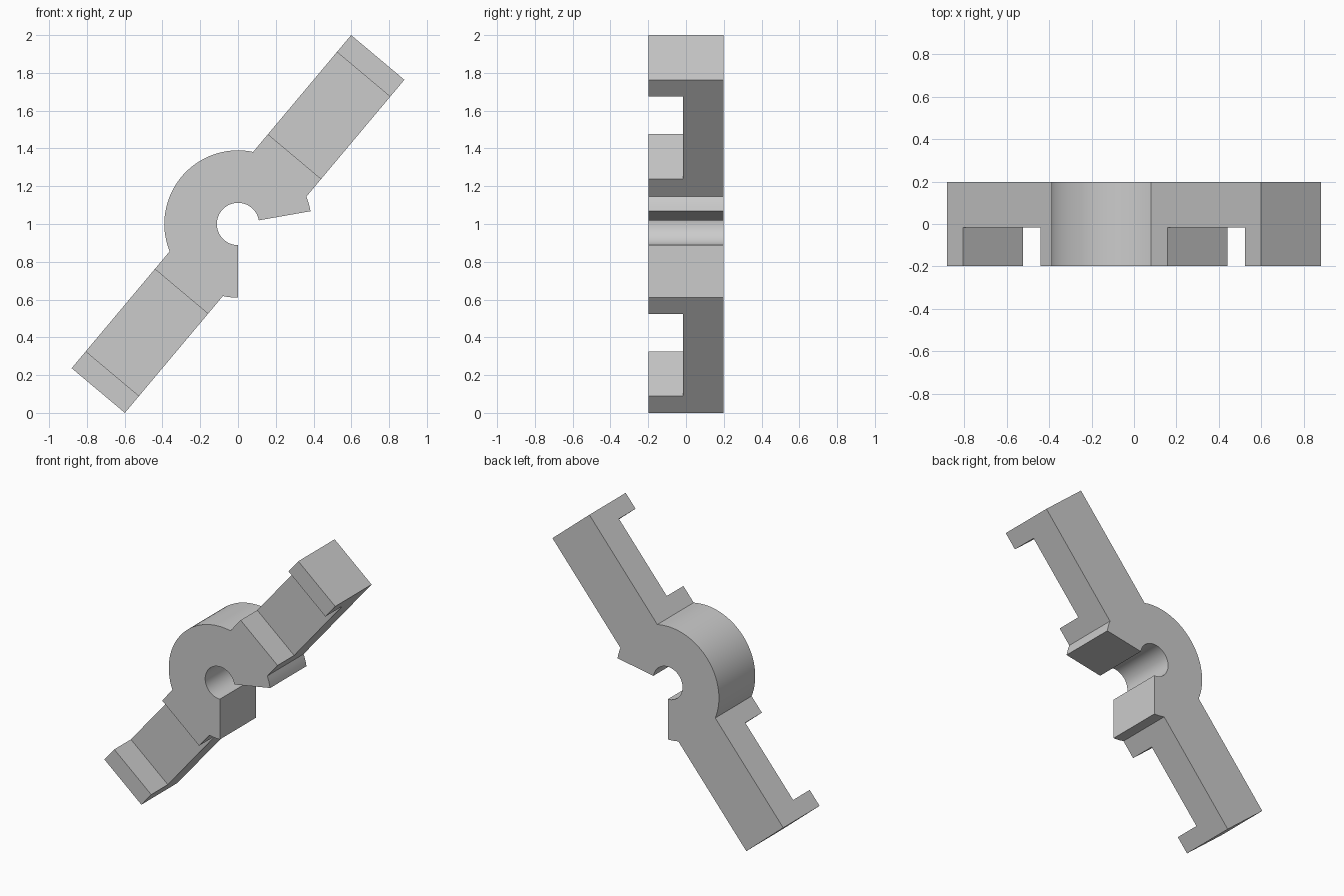
import bpy
import bmesh
from math import sin, cos, asin, radians, degrees
from mathutils import Vector

if "Cube" in bpy.data.objects:
    bpy.data.objects.remove(bpy.data.objects["Cube"])

# Main dimensions
CENTRE_Z = 1.0
RING, BORE = 0.39, 0.112
ARM_LENGTH, ARM_HALF = 1.151, 0.184
ARM_ANGLE = 50
HALF_DEPTH = 0.198
NOTCH_START, NOTCH_END, NOTCH_FLOOR = 0.466, 1.034, -0.017
GAP_START, GAP_END = 270, 10


def arc(radius, start, end):
    """Points on a circle about the hub, angles in degrees."""
    steps = max(2, round(abs(end - start) / 4))
    angles = [radians(start + (end - start) * i / steps) for i in range(steps + 1)]
    return [(radius * cos(a), radius * sin(a)) for a in angles]


def arm_point(along, across, angle):
    a = radians(angle)
    return (along * cos(a) - across * sin(a), along * sin(a) + across * cos(a))


def prism(name, outline, front, back):
    """Extrude an x-z outline from the front to the back depth."""
    bm = bmesh.new()
    verts = [bm.verts.new((x, front, z + CENTRE_Z)) for x, z in outline]
    face = bm.faces.new(verts)
    made = bmesh.ops.extrude_face_region(bm, geom=[face])
    moved = [v for v in made["geom"] if isinstance(v, bmesh.types.BMVert)]
    bmesh.ops.translate(bm, verts=moved, vec=Vector((0, back - front, 0)))
    bmesh.ops.recalc_face_normals(bm, faces=bm.faces)
    mesh = bpy.data.meshes.new(name)
    bm.to_mesh(mesh)
    bm.free()
    obj = bpy.data.objects.new(name, mesh)
    bpy.context.collection.objects.link(obj)
    return obj


# Plain grey material
grey = bpy.data.materials.new("grey")
grey.use_nodes = True
colour = (0.6, 0.6, 0.6, 1)
grey.diffuse_color = colour
grey.node_tree.nodes["Principled BSDF"].inputs["Base Color"].default_value = colour

# Open ring with two opposite arms, as one outline
spread = degrees(asin(ARM_HALF / RING))
outline = []
angle = GAP_END
for arm in (ARM_ANGLE, ARM_ANGLE + 180):
    outline += arc(RING, angle, arm - spread)
    outline += [arm_point(ARM_LENGTH, side * ARM_HALF, arm) for side in (-1, 1)]
    angle = arm + spread
outline += arc(RING, angle, GAP_START)
outline += arc(BORE, GAP_START, GAP_END)
bracket = prism("ring_bracket", outline, -HALF_DEPTH, HALF_DEPTH)
bracket.data.materials.append(grey)

# Notches across the front of both arms
bpy.context.view_layer.objects.active = bracket
for label, arm in (("upper", ARM_ANGLE), ("lower", ARM_ANGLE + 180)):
    wide = ARM_HALF + 0.1
    corners = [(NOTCH_START, -wide), (NOTCH_END, -wide),
               (NOTCH_END, wide), (NOTCH_START, wide)]
    cutter = prism(label + "_notch_cutter",
                   [arm_point(u, v, arm) for u, v in corners],
                   -HALF_DEPTH - 0.1, NOTCH_FLOOR)
    cutter.hide_render = True
    cut = bracket.modifiers.new(label + "_notch", "BOOLEAN")
    cut.operation = "DIFFERENCE"
    cut.solver = "EXACT"
    cut.object = cutter
    bpy.ops.object.modifier_apply(modifier=cut.name)
    bpy.data.objects.remove(cutter)

# Smooth curved walls, sharp edges
bpy.ops.object.select_all(action="DESELECT")
bracket.select_set(True)
bpy.ops.object.shade_smooth_by_angle(angle=radians(30))
